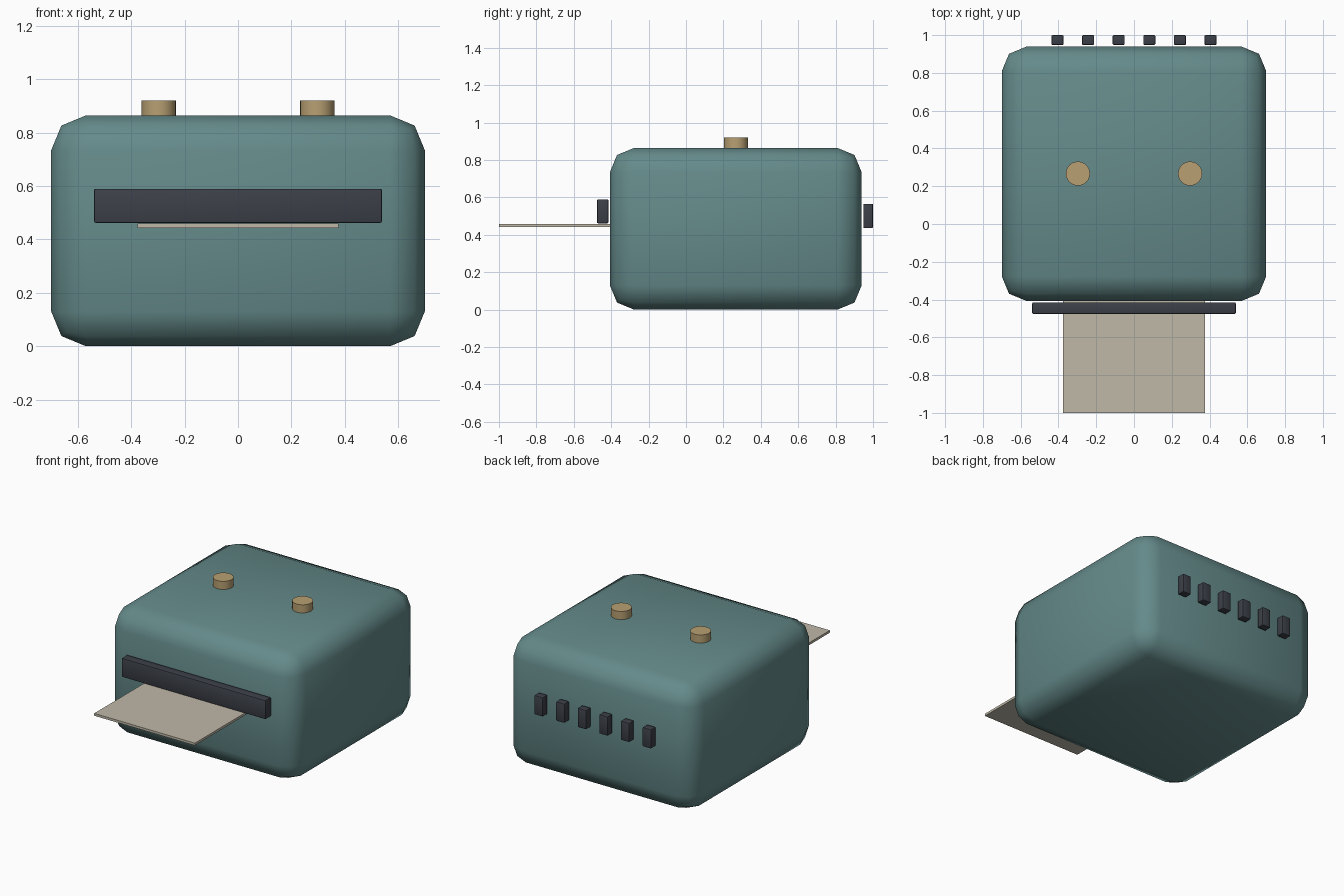
import bpy, math

if "Cube" in bpy.data.objects:
    bpy.data.objects.remove(bpy.data.objects["Cube"])


def material(name, rgb):
    m = bpy.data.materials.new(name)
    m.diffuse_color = (*rgb, 1)
    m.use_nodes = True
    m.node_tree.nodes["Principled BSDF"].inputs["Base Color"].default_value = m.diffuse_color
    return m


TEAL = material("teal_shell", (0.13, 0.255, 0.255))
DARK = material("dark_trim", (0.045, 0.051, 0.065))
BRASS = material("brass", (0.48, 0.35, 0.17))
CREAM = material("paper", (0.52, 0.48, 0.39))


def finish(ob, name, mat, bevel=0, segments=1, angle=30):
    ob.name = name
    ob.data.materials.append(mat)
    if bevel:
        mod = ob.modifiers.new("Bevel", 'BEVEL')
        mod.width, mod.segments = bevel, segments
        bpy.ops.object.modifier_apply(modifier=mod.name)
    bpy.ops.object.shade_smooth_by_angle(angle=math.radians(angle))
    return ob


def box(name, lo, hi, mat, bevel=0, segments=1, angle=30):
    bpy.ops.mesh.primitive_cube_add(size=1, location=[(a + b) / 2 for a, b in zip(lo, hi)])
    ob = bpy.context.object
    ob.scale = [b - a for a, b in zip(lo, hi)]
    bpy.ops.object.transform_apply(location=False, rotation=False, scale=True)
    return finish(ob, name, mat, bevel, segments, angle)


# Rounded main shell
box("body", (-0.70, -0.407, 0), (0.70, 0.939, 0.865), TEAL, 0.13, 2, 60)

# Front slot cover with the sheet coming out beneath it
box("slot_cover", (-0.539, -0.476, 0.462), (0.539, -0.415, 0.59), DARK, 0.006, 2)
box("paper_sheet", (-0.377, -1.0, 0.443), (0.377, -0.40, 0.459), CREAM)

# Two round buttons on top
for side, x in (("left", -0.297), ("right", 0.297)):
    bpy.ops.mesh.primitive_cylinder_add(vertices=24, radius=0.064, depth=0.065,
                                        location=(x, 0.267, 0.8875))
    finish(bpy.context.object, f"button_{side}", BRASS)

# Row of vent bars on the back
for i in range(6):
    x = (i - 2.5) * 0.162
    box(f"vent_{i + 1}", (x - 0.032, 0.948, 0.436), (x + 0.032, 1.0, 0.566), DARK, 0.006, 2)
